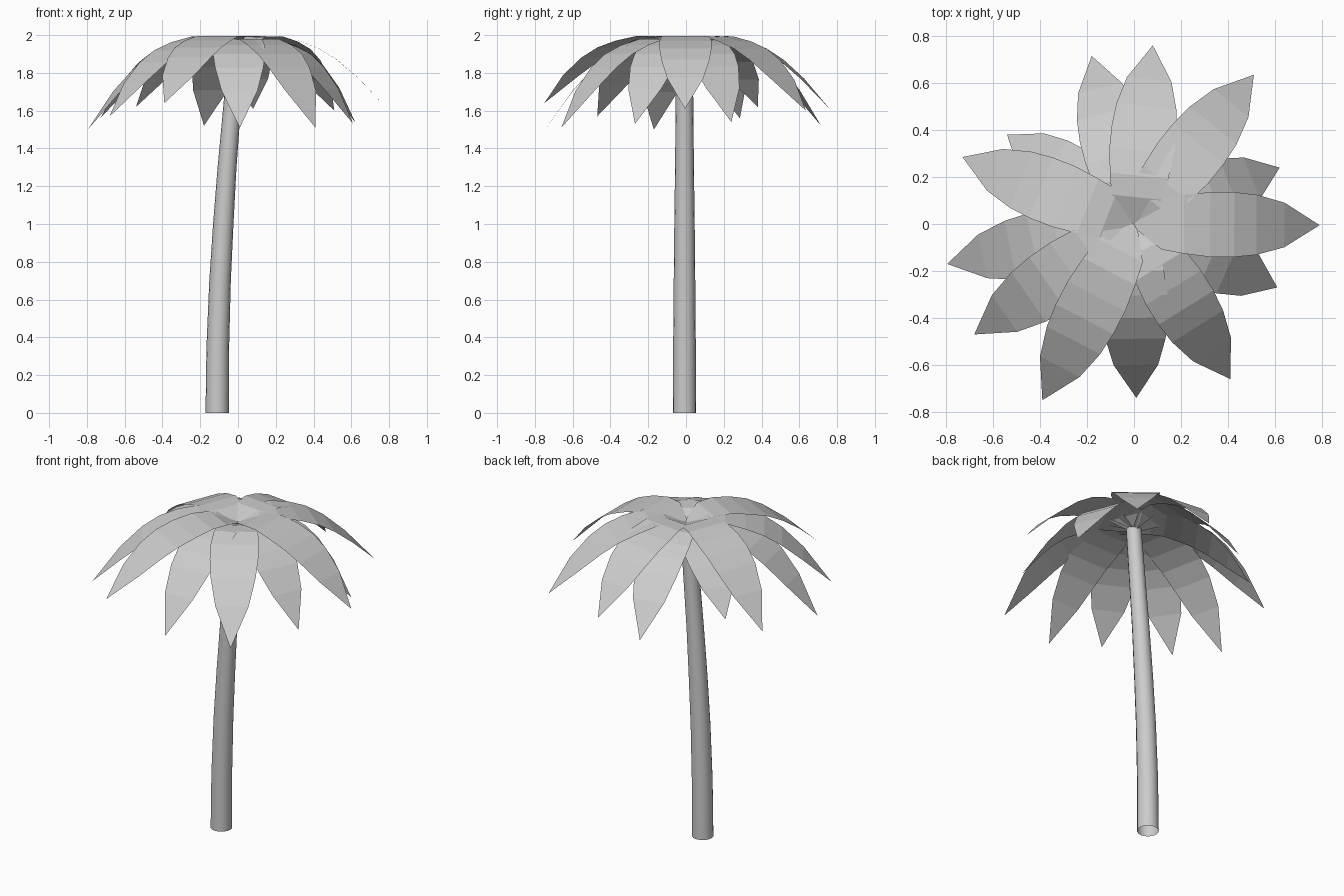
import bpy, bmesh
from math import cos, sin, pi, hypot

if "Cube" in bpy.data.objects:
    bpy.data.objects.remove(bpy.data.objects["Cube"])


def make_object(name, verts, faces, smooth=False):
    mesh = bpy.data.meshes.new(name)
    mesh.from_pydata(verts, [], faces)
    mesh.update()
    obj = bpy.data.objects.new(name, mesh)
    bpy.context.collection.objects.link(obj)
    for p in mesh.polygons:
        p.use_smooth = smooth
    return obj


# Trunk: open, gently leaning tube; (x centre, z, radius)
SIDES = 16
path = [(-0.11, 0, 0.062), (-0.107, 0.35, 0.06), (-0.095, 0.7, 0.057),
        (-0.078, 1.0, 0.054), (-0.058, 1.3, 0.05), (-0.033, 1.6, 0.047),
        (-0.005, 1.94, 0.044)]
verts = [(x + r * cos(2 * pi * i / SIDES), r * sin(2 * pi * i / SIDES) - 0.008, z)
         for x, z, r in path for i in range(SIDES)]
faces = [(k * SIDES + i, k * SIDES + (i + 1) % SIDES,
          (k + 1) * SIDES + (i + 1) % SIDES, (k + 1) * SIDES + i)
         for k in range(len(path) - 1) for i in range(SIDES)]
make_object("trunk", verts, faces, True)

# Leaf rows: (fraction of reach, fraction of droop, half width)
ROWS = [(0.15, 0.02, 0.108), (0.27, 0.012, 0.125), (0.41, 0.08, 0.138),
        (0.54, 0.18, 0.138), (0.66, 0.33, 0.128), (0.81, 0.59, 0.095)]


def leaf(name, tx, ty, tz, peak):
    reach = hypot(tx, ty)
    dx, dy = tx / reach, ty / reach
    drop = peak - tz
    verts = [(-0.02 * dx, -0.02 * dy, peak - 0.065)]
    for f, d, w in ROWS:
        r = f * reach
        z = peak - d * drop
        verts += [(dx * r + dy * w, dy * r - dx * w, z),
                  (dx * r - dy * w, dy * r + dx * w, z)]
    verts.append((tx, ty, tz))
    n = len(ROWS)
    faces = [(0, 1, 2)]
    faces += [(2 * k + 1, 2 * k + 3, 2 * k + 4, 2 * k + 2) for k in range(n - 1)]
    faces.append((2 * n - 1, 2 * n + 1, 2 * n))
    make_object(name, verts, faces)


# Crown: leaf tip position and height of each leaf's arch
tips = [(0.79, -0.005, 1.61, 2.0), (0.51, 0.635, 1.60, 1.998),
        (0.08, 0.76, 1.61, 2.0), (-0.73, 0.285, 1.56, 1.998),
        (-0.39, -0.75, 1.64, 2.0), (-0.68, -0.47, 1.57, 1.995),
        (0.01, -0.74, 1.51, 1.985), (0.41, -0.66, 1.51, 1.985),
        (0.61, -0.27, 1.53, 1.98), (0.62, 0.24, 1.54, 1.98),
        (-0.18, 0.715, 1.52, 1.98), (-0.54, 0.38, 1.62, 1.975),
        (-0.795, -0.17, 1.50, 1.985)]
for i, t in enumerate(tips):
    leaf(f"palm_leaf_{i + 1}", *t)
